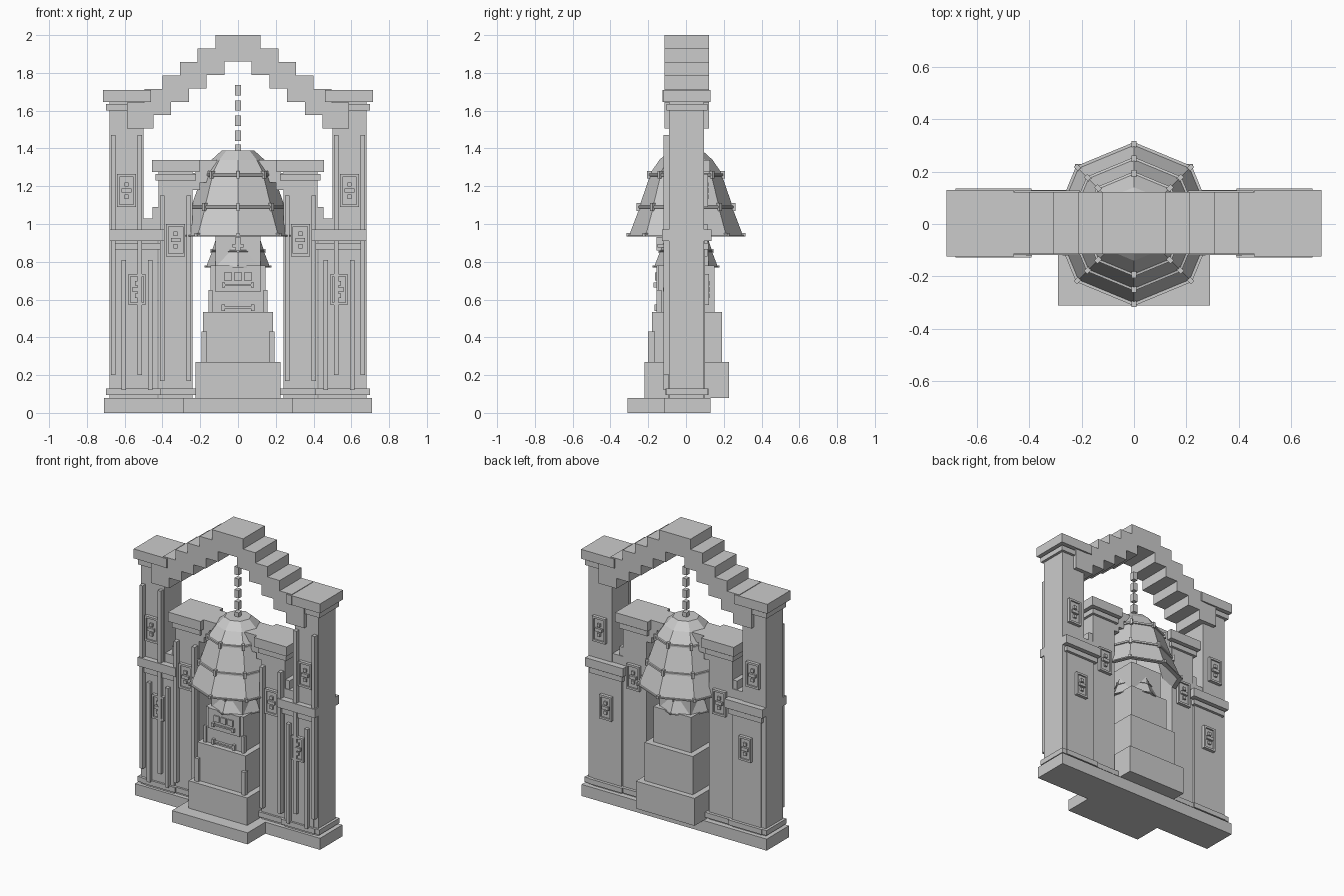
import bpy, bmesh, math
from mathutils import Matrix, Vector

if "Cube" in bpy.data.objects:
    bpy.data.objects.remove(bpy.data.objects["Cube"])


def add_boxes(name, boxes):
    """One object from boxes given as (x0, x1, y0, y1, z0, z1)."""
    bm = bmesh.new()
    for x0, x1, y0, y1, z0, z1 in boxes:
        m = Matrix.Translation(((x0 + x1) / 2, (y0 + y1) / 2, (z0 + z1) / 2)) @ \
            Matrix.Diagonal((abs(x1 - x0), abs(y1 - y0), abs(z1 - z0), 1))
        bmesh.ops.create_cube(bm, size=1, matrix=m)
    return finish(name, bm)


def finish(name, bm):
    mesh = bpy.data.meshes.new(name)
    bm.to_mesh(mesh)
    bm.free()
    ob = bpy.data.objects.new(name, mesh)
    bpy.context.collection.objects.link(ob)
    return ob


def both(boxes):
    """Boxes plus their mirror images across x = 0."""
    return boxes + [(-b[1], -b[0]) + tuple(b[2:]) for b in boxes]


def pillar(name, x, w, y0, y1, top, cap, strip_z, plaque_z, size):
    """Pair of pillars with foot, capital, front strips and plaques."""
    l, r = x - w / 2, x + w / 2
    add_boxes(name + "_pillar_shaft", both([(l, r, y0, y1, 0.08, top)]))
    add_boxes(name + "_pillar_foot", both([(l - .018, r + .018, y0 - .014, y1 + .02, 0.095, 0.13)]))
    add_boxes(name + "_pillar_capital", both([
        (l - .018, r + .018, y0 - .012, y1 + .018, top, top + .035),
        (l - .035, r + .035, y0 - .033, y1 + .035, top + .045, cap),
        (l, r, y0, y1, top + .03, top + .05)]))
    add_boxes(name + "_pillar_strips", both([
        (x + s * .07 - .012, x + s * .07 + .012, -.12, y0 + .01, *strip_z) for s in (-1, 1)]))
    # plaques: plate, raised frame, cross-shaped ornament
    hw, h = size
    boxes = []
    for face, d in ((y0, -1), (y1, 1)):
        def b(ax, bx, az, bz, t):
            ys = sorted((face - d * .005, face + d * t))
            boxes.append((x + ax, x + bx, ys[0], ys[1], plaque_z + az, plaque_z + bz))
        b(-hw, hw, -h, h, .012)
        for s in (-1, 1):
            b(s * hw - (.012 if s > 0 else 0), s * hw + (.012 if s < 0 else 0), -h, h, .022)
            b(-hw, hw, s * h - (.014 if s > 0 else 0), s * h + (.014 if s < 0 else 0), .022)
            b(-.011, .011, s * .033 - .011, s * .033 + .011, .024)
        b(-.026, .026, -.011, .011, .026)
    add_boxes(name + "_pillar_plaques", both(boxes))


def bell(name, zbot, s):
    """Eight-sided hollow bell with banded rings and ridge knobs."""
    outer = [(.085, .455), (.14, .405), (.19, .325), (.245, .155), (.30, .008)]
    prof = []
    for i, (r, z) in enumerate(outer):
        if i < 2:
            prof.append((r, z))
        elif i < 4:
            prof += [(r, z + .008), (r + .01, z + .006), (r + .01, z - .006), (r + .002, z - .008)]
        else:
            prof += [(r, z), (r + .012, z), (r + .012, z - .008)]
    prof += [(r - .02, z - .008) for r, z in reversed(outer)]
    bm = bmesh.new()
    rings = []
    for r, z in prof:
        rings.append([bm.verts.new((r * s * math.cos(k * math.pi / 4),
                                    r * s * math.sin(k * math.pi / 4), zbot + z * s)) for k in range(8)])
    for a, c in zip(rings, rings[1:]):
        for k in range(8):
            n = (k + 1) % 8
            bm.faces.new((a[k], c[k], c[n], a[n]))
    bm.faces.new(rings[0])
    bm.faces.new(list(reversed(rings[-1])))
    bmesh.ops.recalc_face_normals(bm, faces=bm.faces)
    for r, z in outer[2:]:
        for k in range(8):
            m = Matrix.Rotation(k * math.pi / 4, 4, 'Z') @ \
                Matrix.Translation(((r + .004) * s, 0, zbot + z * s)) @ \
                Matrix.Diagonal((.024 * s, .018 * s, .04 * s if z > .1 else .02 * s, 1))
            bmesh.ops.create_cube(bm, size=1, matrix=m)
    return finish(name, bm)


# base slab and front step
add_boxes("base_slab", [(-.71, .71, -.115, .13, 0, .08)])
add_boxes("front_step", [(-.29, .29, -.31, .125, 0, .08)])

# three pairs of pillars
pillar("outer", .59, .18, -.09, .095, 1.60, 1.71, (.2, 1.47), 1.177, (.05, .087))
pillar("middle", .535, .22, -.095, .1, .865, .97, (.12, .81), .653, (.046, .083))
pillar("inner", .33, .18, -.085, .092, 1.23, 1.34, (.17, 1.15), .915, (.05, .086))

# stepped main arch
arch = [(-.12, .12, -.115, .122, 1.86, 2.0)]
for i in range(1, 6):
    arch += both([(.072 + .094 * (i - 1), .12 + .0935 * i, -.115, .122,
                   1.86 - .071 * i, 2.0 - .0715 * i)])
add_boxes("main_arch", arch)
add_boxes("outer_arch_seat", both([(.46, .5, -.125, .13, 1.645, 1.71)]))

# small stepped arches of the lower pillars
add_boxes("middle_arch_steps", both([(.42, .5, -.085, .09, .95, 1.03), (.41, .452, -.08, .085, 1.0, 1.09)]))
add_boxes("inner_arch_steps", both([
    (.2, .25, -.085, .09, 1.18, 1.27), (.16, .225, -.085, .09, 1.22, 1.305),
    (.11, .205, -.085, .09, 1.28, 1.34)]))

# stepped tower under the bell
add_boxes("tower_tiers", [
    (-.225, .225, -.22, .228, .08, .27), (-.185, .185, -.18, .19, .27, .535),
    (-.145, .145, -.145, .15, .535, .78), (-.12, .12, -.12, .12, .78, .98)])
add_boxes("tower_corner_posts", both([
    (.165, .193, -.2, -.165, .27, .43), (.135, .155, -.157, -.13, .535, .65)]))
add_boxes("tower_porch", [(-.12, .12, -.155, -.1, .64, .78)])
win = []
for x in (-.053, 0, .053):
    win += [(x - .02, x + .02, -.163, -.15, .70, .742)]
add_boxes("tower_windows", win)
add_boxes("tower_sill", [(-.085, .085, -.165, -.15, .672, .682)] +
          both([(.068, .085, -.172, -.15, .664, .69)]))
add_boxes("tower_rail", [(-.085, .085, -.162, -.14, .552, .562)] +
          both([(.07, .088, -.166, -.14, .54, .575)]))

# bells and hanging chain
bell("great_bell", .935, 1.0)
bell("small_bell", .77, .56)
add_boxes("small_bell_ornament", both([(.012, .03, -.15, -.115, .875, .893)]) +
          [(-.012, .012, -.155, -.115, .86, .93)])
add_boxes("chain", [(-.016, .016, -.016, .016, z, z + .055)
                    for z in (1.68, 1.60, 1.52, 1.44, 1.365)])
